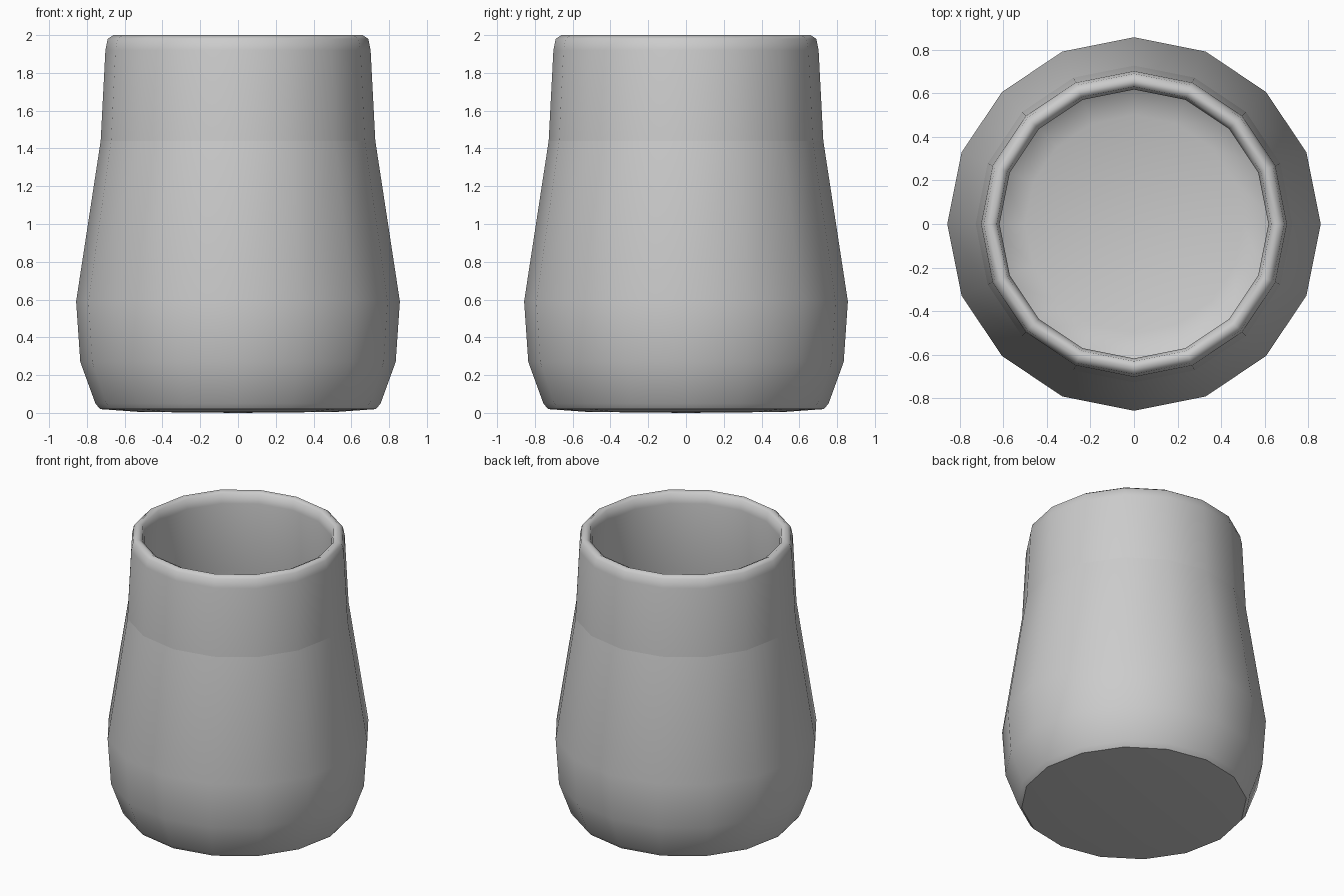
import bpy, bmesh, math

if "Cube" in bpy.data.objects:
    bpy.data.objects.remove(bpy.data.objects["Cube"])

SIDES = 16

# Cup profile as (radius, height): underside, outer wall, rim, inner wall, floor
profile = [
    (0.0, 0.0), (0.52, 0.005), (0.73, 0.02), (0.755, 0.05), (0.835, 0.27),
    (0.857, 0.59), (0.727, 1.44), (0.702, 1.92), (0.69, 1.98), (0.66, 2.0),
    (0.63, 1.985), (0.617, 1.92), (0.645, 1.43), (0.775, 0.6),
    (0.75, 0.32), (0.67, 0.14), (0.5, 0.08), (0.0, 0.08),
]


def lathe(name, points, sides):
    """Spin a profile around z into a closed, smooth-shaded object."""
    bm = bmesh.new()
    verts = [bm.verts.new((r, 0, z)) for r, z in points]
    edges = [bm.edges.new(pair) for pair in zip(verts, verts[1:])]
    bmesh.ops.spin(bm, geom=verts + edges, cent=(0, 0, 0), axis=(0, 0, 1),
                   angle=math.tau, steps=sides, use_duplicate=False)
    bmesh.ops.remove_doubles(bm, verts=bm.verts, dist=0.0005)
    bmesh.ops.recalc_face_normals(bm, faces=bm.faces)
    for face in bm.faces:
        face.smooth = True
    # Keep the flat underside crisp
    for edge in bm.edges:
        ring = [math.hypot(v.co.x, v.co.y) for v in edge.verts]
        if all(abs(r - 0.73) < 0.005 for r in ring):
            edge.smooth = False
    mesh = bpy.data.meshes.new(name)
    bm.to_mesh(mesh)
    bm.free()
    obj = bpy.data.objects.new(name, mesh)
    bpy.context.collection.objects.link(obj)
    return obj


lathe("cup", profile, SIDES)
